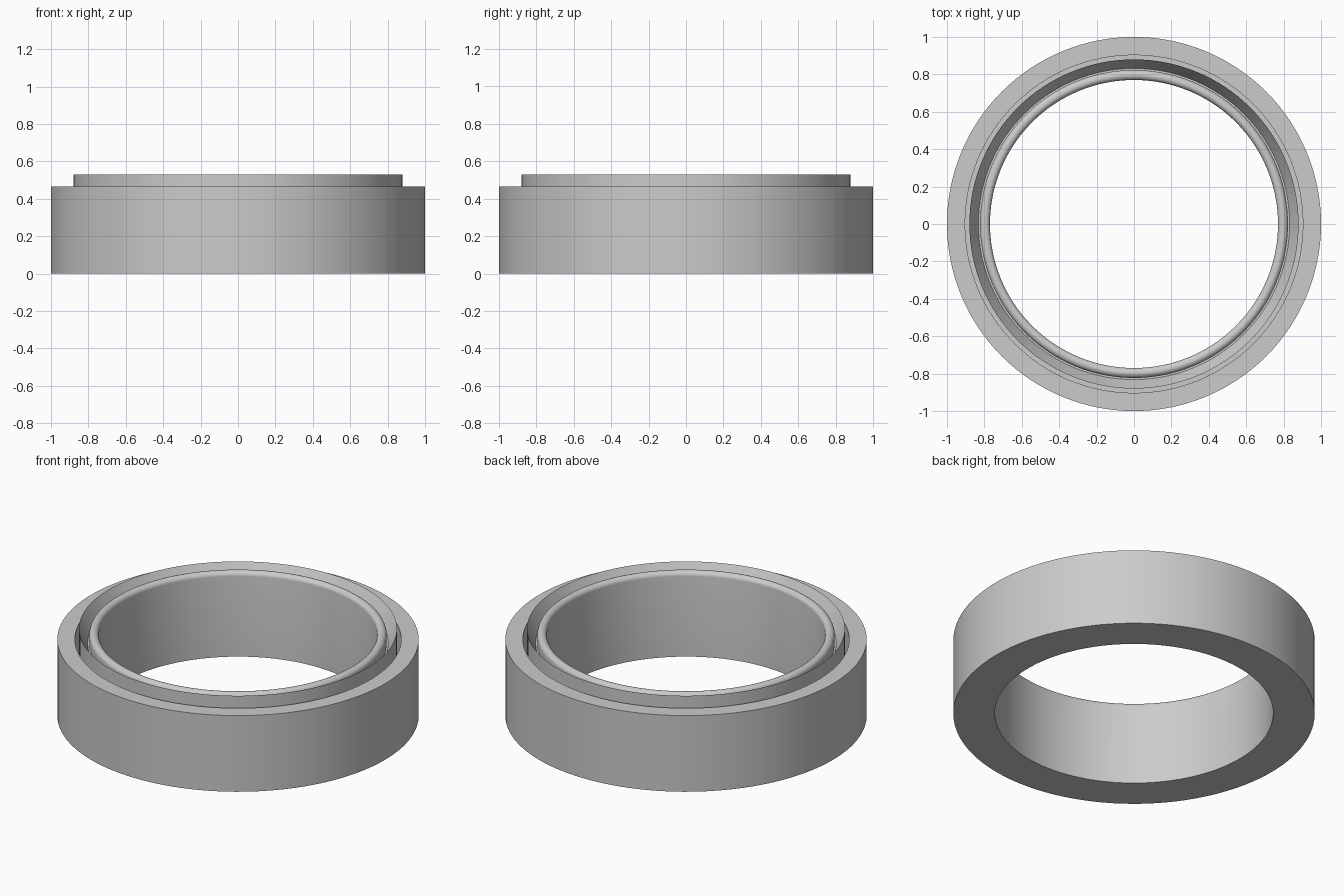
import bpy
import math

SEGMENTS = 128

cube = bpy.data.objects.get("Cube")
if cube:
    bpy.data.objects.remove(cube, do_unlink=True)

grey = bpy.data.materials.new("plain grey")
grey.use_nodes = True
colour = (0.6, 0.6, 0.6, 1)
grey.diffuse_color = colour
grey.node_tree.nodes["Principled BSDF"].inputs["Base Color"].default_value = colour


def lathe(name, profile):
    """Revolve an (radius, height) profile around z, outside on its right."""
    verts, faces = [], []
    for r, z in profile:
        for j in range(SEGMENTS):
            a = math.tau * j / SEGMENTS
            verts.append((r * math.cos(a), r * math.sin(a), z))
    for i in range(len(profile) - 1):
        low, high = i * SEGMENTS, (i + 1) * SEGMENTS
        for j in range(SEGMENTS):
            k = (j + 1) % SEGMENTS
            faces.append((low + j, low + k, high + k, high + j))
    mesh = bpy.data.meshes.new(name)
    mesh.from_pydata(verts, [], faces)
    mesh.materials.append(grey)
    obj = bpy.data.objects.new(name, mesh)
    bpy.context.collection.objects.link(obj)
    bpy.ops.object.select_all(action="DESELECT")
    obj.select_set(True)
    bpy.context.view_layer.objects.active = obj
    bpy.ops.object.shade_smooth_by_angle(angle=math.radians(35))
    return obj


bore, wall_out = 0.77, 0.823
collar_r, groove_r = 0.88, 0.903
groove_z, seat_z, rim_z, top_z = 0.23, 0.44, 0.465, 0.53

# Outer ring with flat underside and the narrow groove inside its rim
lathe("outer_ring", [(bore, 0), (1, 0), (1, rim_z), (groove_r, rim_z),
                     (groove_r, groove_z), (collar_r, groove_z)])

# Raised collar with a sharp top edge and an inward slope
lathe("collar", [(collar_r, groove_z), (collar_r, top_z),
                 (0.832, seat_z), (wall_out, seat_z)])

# Inner sleeve with a half-round top lip
mid, half = (bore + wall_out) / 2, (wall_out - bore) / 2
lip_z = 0.49
arc = [(mid + half * math.cos(math.pi * i / 12),
        lip_z + half * math.sin(math.pi * i / 12)) for i in range(13)]
lathe("inner_sleeve", [(wall_out, seat_z)] + arc + [(bore, 0)])
